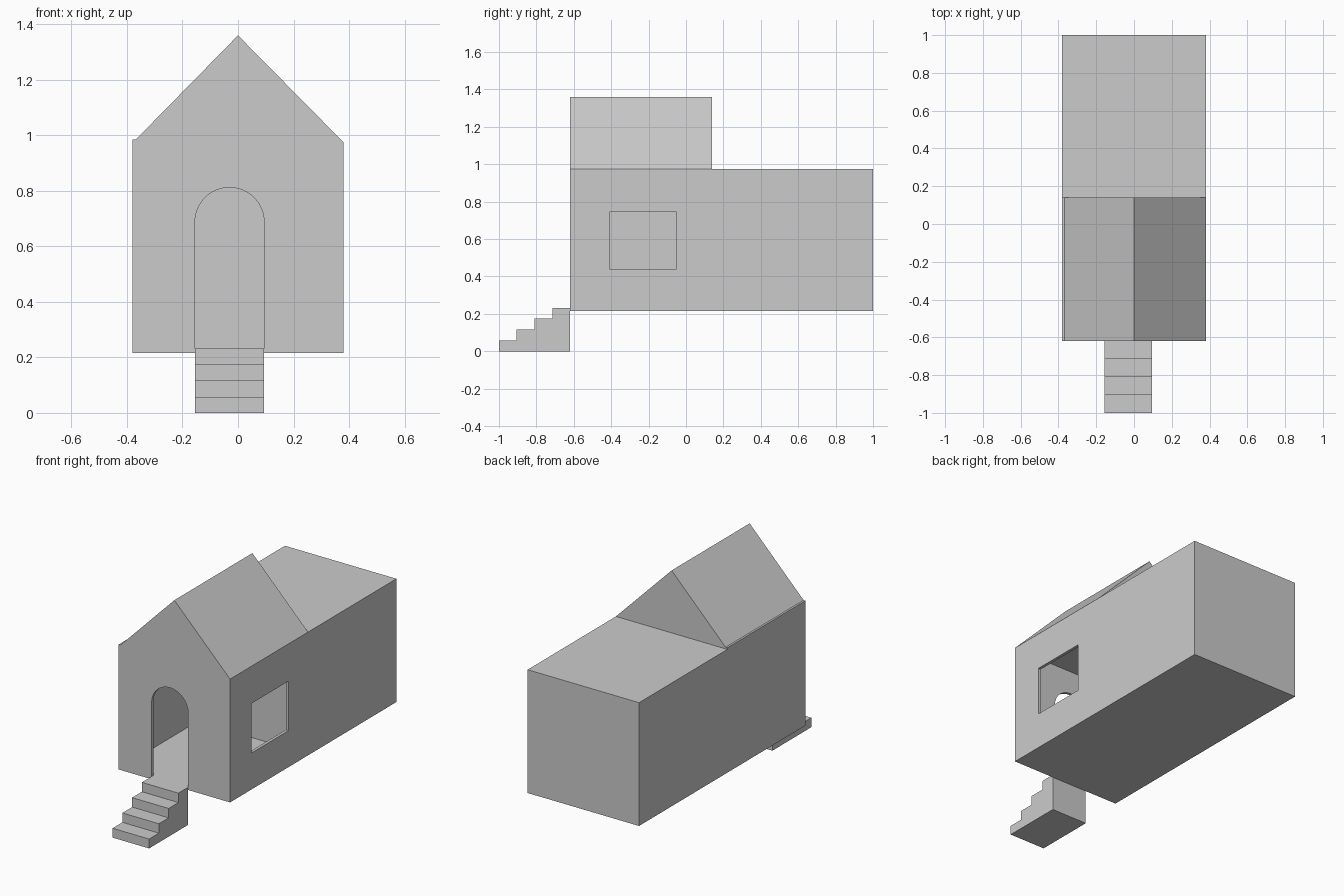
import bpy
import bmesh
import math
from mathutils import Vector

default = bpy.data.objects.get("Cube")
if default:
    bpy.data.objects.remove(default, do_unlink=True)

# One plain material for everything
grey = bpy.data.materials.new("plain_grey")
grey.use_nodes = True
colour = (0.6, 0.6, 0.6, 1)
grey.diffuse_color = colour
grey.node_tree.nodes["Principled BSDF"].inputs["Base Color"].default_value = colour

# Main dimensions
HALF = 0.38
FRONT, MID, BACK = -0.62, 0.14, 1.0
BASE, EAVES, RIDGE = 0.215, 0.975, 1.36
WALL = 0.018
FLOOR = 0.232
DOOR_L, DOOR_R = -0.155, 0.094


def prism(name, points, extrude):
    """Extrude a closed 3D outline along a vector."""
    bm = bmesh.new()
    face = bm.faces.new([bm.verts.new(p) for p in points])
    result = bmesh.ops.extrude_face_region(bm, geom=[face], use_keep_orig=True)
    moved = [g for g in result["geom"] if isinstance(g, bmesh.types.BMVert)]
    bmesh.ops.translate(bm, verts=moved, vec=Vector(extrude))
    bmesh.ops.recalc_face_normals(bm, faces=bm.faces)
    mesh = bpy.data.meshes.new(name)
    bm.to_mesh(mesh)
    bm.free()
    mesh.materials.append(grey)
    obj = bpy.data.objects.new(name, mesh)
    bpy.context.collection.objects.link(obj)
    return obj


def box(name, x0, x1, y0, y1, z0, z1):
    base = [(x0, y0, z0), (x1, y0, z0), (x1, y1, z0), (x0, y1, z0)]
    return prism(name, base, (0, 0, z1 - z0))


def cut(target, cutter):
    """Subtract a cutter, bake the result and remove the cutter."""
    cutter.hide_render = True
    mod = target.modifiers.new("cut", 'BOOLEAN')
    mod.operation = 'DIFFERENCE'
    mod.solver = 'EXACT'
    mod.object = cutter
    bpy.context.view_layer.update()
    graph = bpy.context.evaluated_depsgraph_get()
    baked = bpy.data.meshes.new_from_object(target.evaluated_get(graph))
    target.modifiers.clear()
    target.data = baked
    bpy.data.objects.remove(cutter, do_unlink=True)


# House body: front room plus rear block
body = box("house_body", -HALF, HALF, FRONT, BACK, BASE, EAVES)

# Hollow front room
cut(body, box("room_cutter", -HALF + WALL, HALF - WALL,
              FRONT + WALL, MID - WALL, FLOOR, EAVES - WALL))

# Arched doorway
radius = (DOOR_R - DOOR_L) / 2
centre = (DOOR_L + DOOR_R) / 2
spring = 0.812 - radius
arch = [(DOOR_L, FRONT - 0.1, FLOOR), (DOOR_R, FRONT - 0.1, FLOOR)]
SEGMENTS = 32
for i in range(SEGMENTS + 1):
    a = math.pi * i / SEGMENTS
    arch.append((centre + radius * math.cos(a), FRONT - 0.1,
                 spring + radius * math.sin(a)))
cut(body, prism("door_cutter", arch, (0, 0.2, 0)))

# Window on the left wall
cut(body, box("window_cutter", HALF - 0.1, HALF + 0.1, -0.41, -0.05, 0.44, 0.745))

# Gable roof over the front room, with a small lip on the right eave
LIP = 0.985
gable = [(-HALF, EAVES), (HALF, EAVES), (0, RIDGE), (-0.368, LIP), (-HALF, LIP)]
roof = prism("gable_roof", [(x, FRONT, z) for x, z in gable], (0, MID - FRONT, 0))

# Front steps as one stair profile
STEPS = 4
tread = (FRONT + 1) / STEPS
rise = FLOOR / STEPS
stair = [(-1, 0)]
for i in range(STEPS):
    stair.append((-1 + i * tread, (i + 1) * rise))
    stair.append((-1 + (i + 1) * tread, (i + 1) * rise))
stair.append((FRONT, 0))
steps = prism("front_steps", [(DOOR_L, y, z) for y, z in stair],
              (DOOR_R - DOOR_L, 0, 0))

# Smooth the arch, keep the corners sharp
bpy.ops.object.select_all(action='DESELECT')
body.select_set(True)
bpy.context.view_layer.objects.active = body
bpy.ops.object.shade_smooth_by_angle(angle=math.radians(30))
